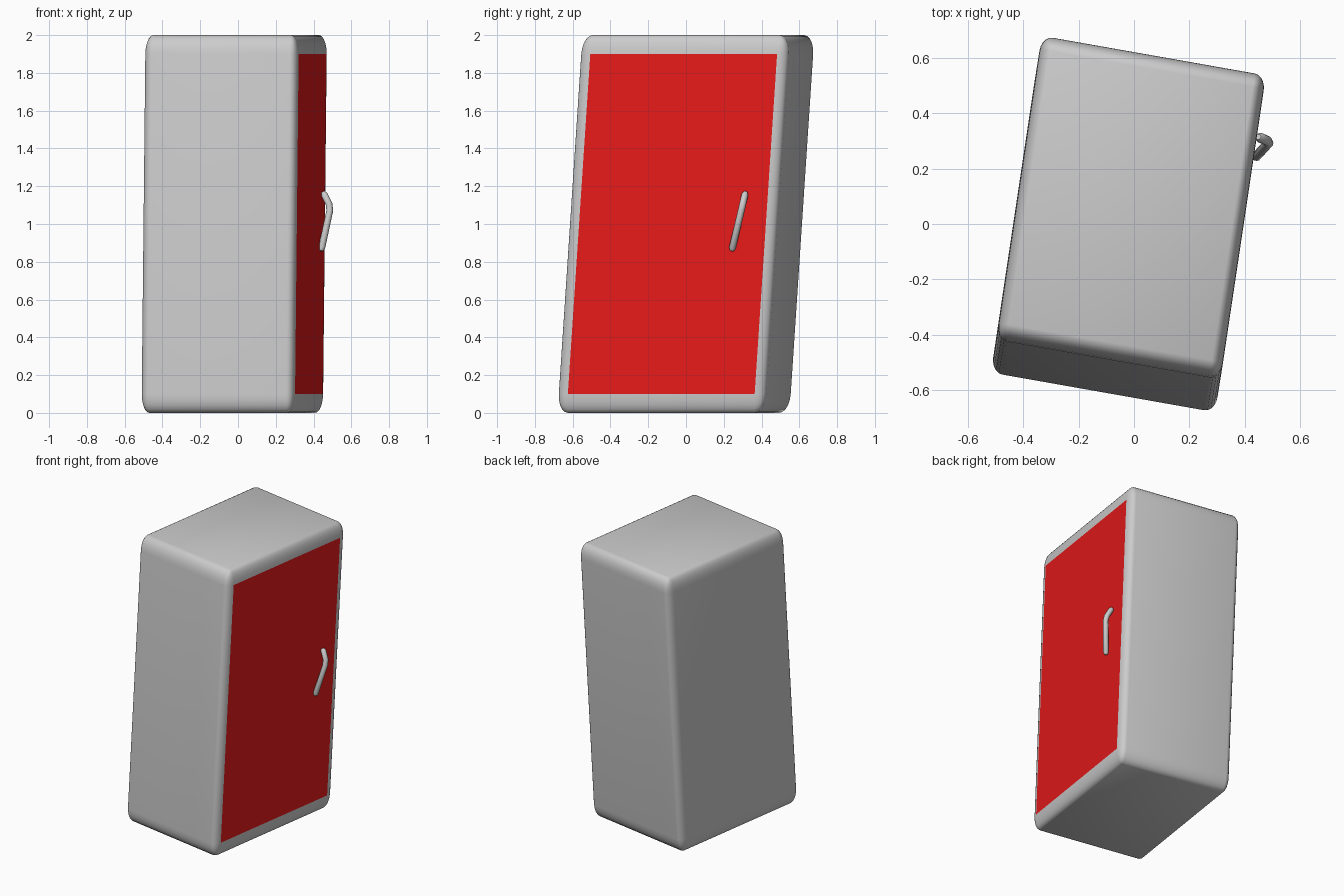
import bpy, bmesh
from mathutils import Matrix, Vector

if "Cube" in bpy.data.objects:
    bpy.data.objects.remove(bpy.data.objects["Cube"])

# Leaning, turned frame: depth, width and height directions of the cabinet
depth = Vector((0.985, -0.174, 0)) * 0.8235
width = Vector((0.148, 0.989, 0)) * 1.111
height = Vector((0.021, 0.132, 2.0))
frame = Matrix((depth, width, height)).transposed().to_4x4()
frame = Matrix.Translation((-0.02, 0, 1)) @ frame


def add_object(name, bm, smooth):
    mesh = bpy.data.meshes.new(name)
    bm.to_mesh(mesh)
    bm.free()
    obj = bpy.data.objects.new(name, mesh)
    bpy.context.collection.objects.link(obj)
    for p in mesh.polygons:
        p.use_smooth = smooth
    return obj


# Cabinet body: rounded cube, open where the door panel sits
bm = bmesh.new()
bmesh.ops.create_cube(bm, size=1)
bmesh.ops.bevel(bm, geom=bm.edges[:], offset=0.05, offset_type='OFFSET',
                segments=5, profile=0.5, affect='EDGES')
bm.normal_update()
front = max(bm.faces, key=lambda f: (f.normal.x > 0.99) * f.calc_area())
door_corners = [v.co.copy() for v in front.verts]
bmesh.ops.delete(bm, geom=[front], context='FACES_ONLY')
bm.transform(frame)
add_object("cabinet_body", bm, True)

# Door panel: flush red face
bm = bmesh.new()
bm.faces.new([bm.verts.new(c) for c in door_corners])
bm.transform(frame)
door = add_object("door_panel", bm, False)
red = bpy.data.materials.new("door_red")
red.diffuse_color = (0.8, 0.01, 0.01, 1)
red.use_nodes = True
red.node_tree.nodes["Principled BSDF"].inputs["Base Color"].default_value = red.diffuse_color
door.data.materials.append(red)

# Handle: bent rod with rounded ends
top = Vector((0.450, 0.315, 1.170))
bend = Vector((0.490, 0.297, 1.090))
foot = Vector((0.440, 0.242, 0.858))
path = [(top, 0.55), (top.lerp(bend, 0.15), 1), (top.lerp(bend, 0.8), 1),
        (bend.lerp(foot, 0.08), 1), (foot.lerp(bend, 0.06), 1), (foot, 0.55)]
curve = bpy.data.curves.new("door_handle", 'CURVE')
curve.dimensions = '3D'
curve.bevel_depth = 0.018
curve.bevel_resolution = 4
curve.use_fill_caps = True
spline = curve.splines.new('POLY')
spline.points.add(len(path) - 1)
for point, (co, radius) in zip(spline.points, path):
    point.co = (*co, 1)
    point.radius = radius
handle = bpy.data.objects.new("door_handle", curve)
bpy.context.collection.objects.link(handle)
bpy.context.view_layer.objects.active = handle
handle.select_set(True)
bpy.ops.object.convert(target='MESH')
bpy.ops.object.shade_smooth_by_angle(angle=1.0)
